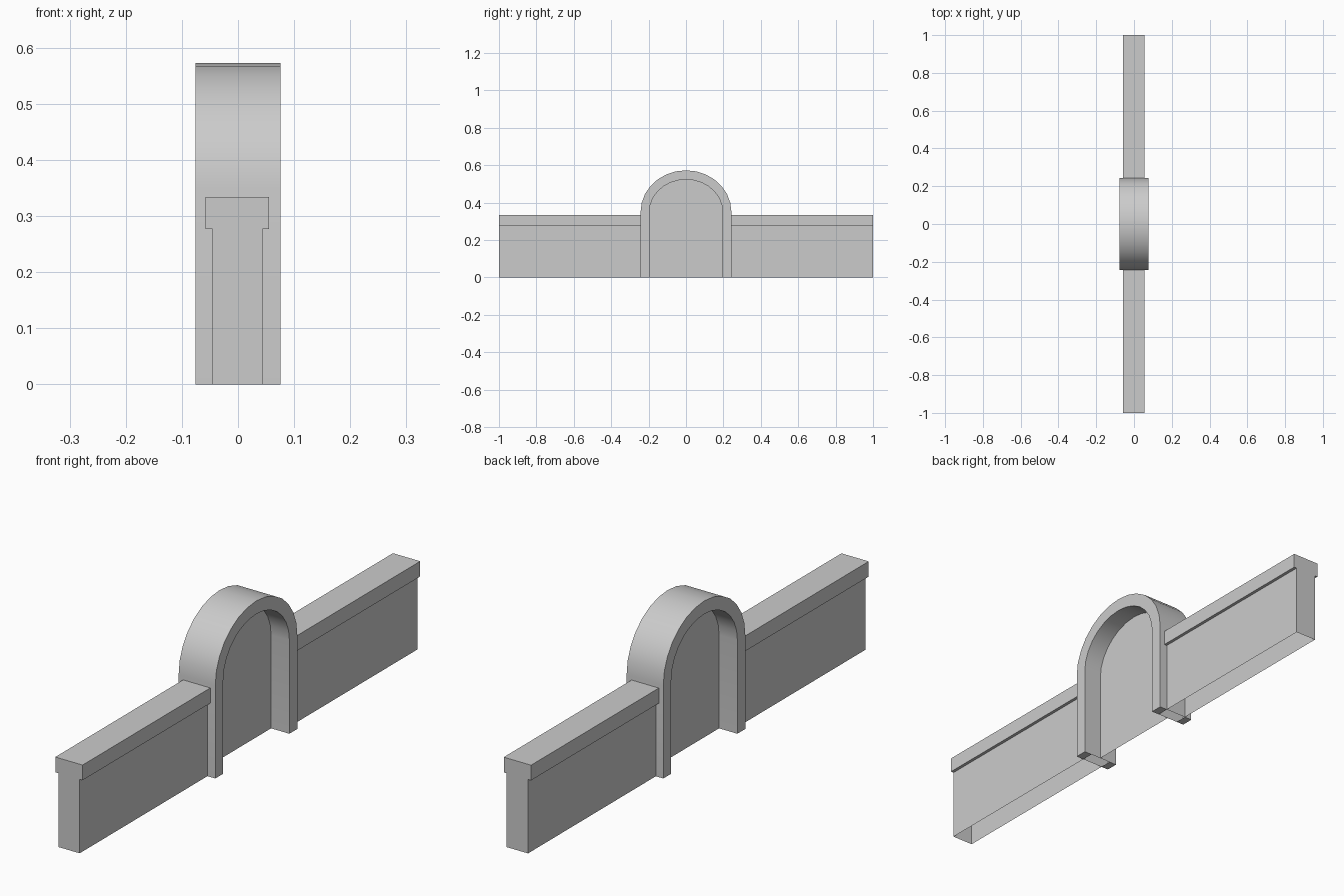
import bpy, bmesh
from math import pi, cos, sin

if "Cube" in bpy.data.objects:
    bpy.data.objects.remove(bpy.data.objects["Cube"])

ARCH_X = 0.076
OUT_Y, IN_Y = 0.243, 0.196
SPRING, OUT_TOP, IN_TOP = 0.35, 0.573, 0.524
SEGS = 14


def finish(bm, name, smooth=False):
    bmesh.ops.recalc_face_normals(bm, faces=bm.faces)
    mesh = bpy.data.meshes.new(name)
    bm.to_mesh(mesh)
    bm.free()
    obj = bpy.data.objects.new(name, mesh)
    bpy.context.collection.objects.link(obj)
    if smooth:
        bpy.ops.object.select_all(action='DESELECT')
        obj.select_set(True)
        bpy.context.view_layer.objects.active = obj
        bpy.ops.object.shade_smooth_by_angle(angle=pi / 6)
    return obj


def arch_line(half, top):
    pts = [(-half, 0)]
    for i in range(SEGS + 1):
        a = pi - pi * i / SEGS
        pts.append((half * cos(a), SPRING + (top - SPRING) * sin(a)))
    return pts + [(half, 0)]


# Wall sections: T-shaped profile with an overhanging cap, open underneath
profile = [(-0.045, 0), (-0.045, 0.277), (-0.0575, 0.277), (-0.0575, 0.334),
           (0.0555, 0.334), (0.0555, 0.277), (0.0435, 0.277), (0.0435, 0)]
for side, name in ((-1, "wall_front"), (1, "wall_back")):
    bm = bmesh.new()
    outer = [bm.verts.new((x, side, z)) for x, z in profile]
    inner = [bm.verts.new((x, side * OUT_Y, z)) for x, z in profile]
    bm.faces.new(outer)
    for i in range(len(profile) - 1):
        bm.faces.new((outer[i], outer[i + 1], inner[i + 1], inner[i]))
    finish(bm, name)

# Arch surround: outer and inner bands, two side rings, feet open at the wall
bm = bmesh.new()
xs = (-ARCH_X, -0.045, 0.0435, ARCH_X)
outs = [[bm.verts.new((x, y, z)) for y, z in arch_line(OUT_Y, OUT_TOP)] for x in xs]
ins = [[bm.verts.new((x, y, z)) for y, z in arch_line(IN_Y, IN_TOP)] for x in xs]
n = len(outs[0])
for i in range(n - 1):
    for k in range(3):
        for line in (outs, ins):
            bm.faces.new((line[k][i], line[k][i + 1], line[k + 1][i + 1], line[k + 1][i]))
    for k in (0, 3):
        bm.faces.new((outs[k][i], outs[k][i + 1], ins[k][i + 1], ins[k][i]))
for k in (0, 2):
    for e in (0, n - 1):
        bm.faces.new((outs[k][e], outs[k + 1][e], ins[k + 1][e], ins[k][e]))
finish(bm, "arch_surround", smooth=True)

# Recessed single-sheet panel in the middle of the arch
bm = bmesh.new()
bm.faces.new([bm.verts.new((0, y, z)) for y, z in arch_line(IN_Y, IN_TOP)])
finish(bm, "arch_panel")
